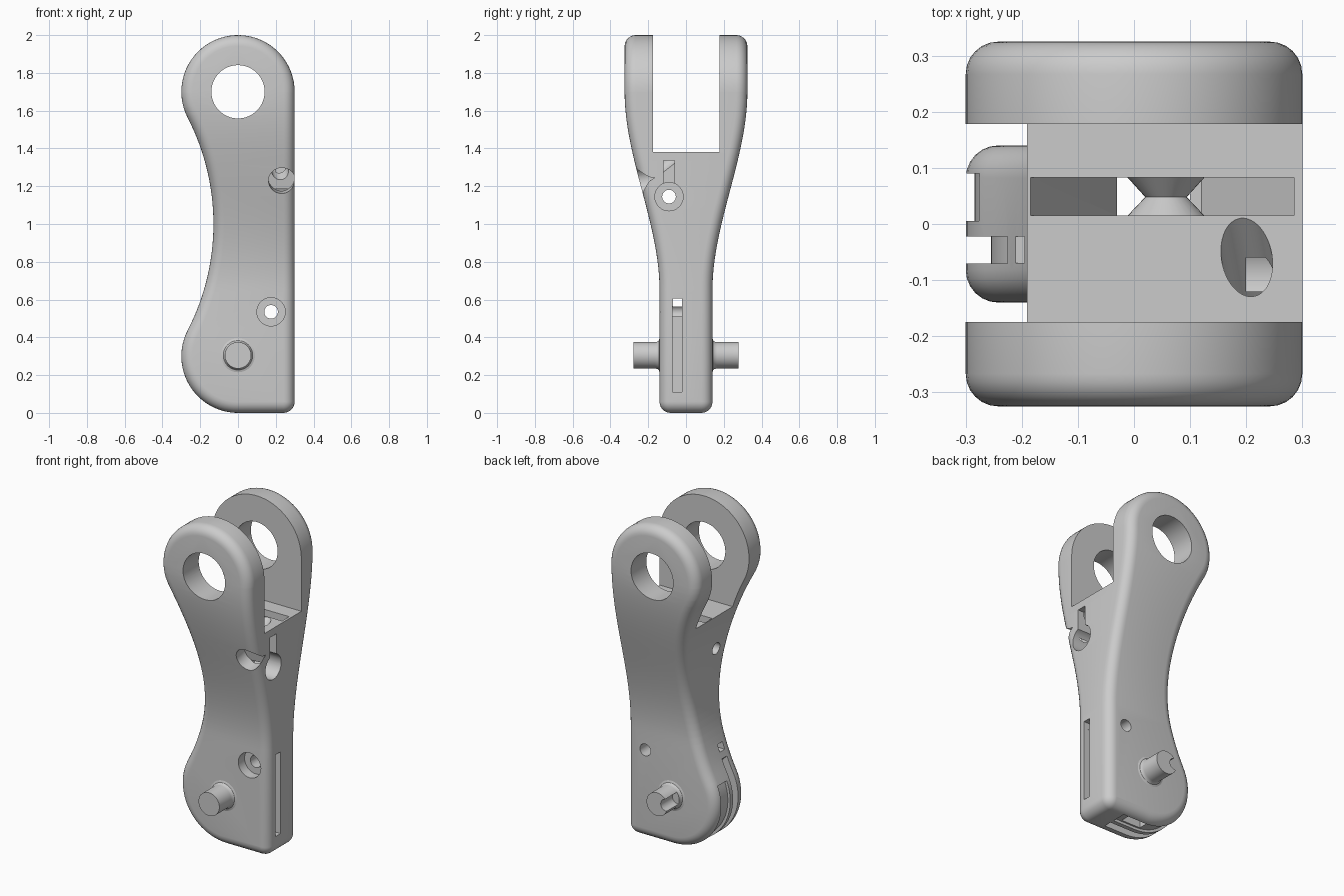
import bpy, bmesh, math
from math import cos, sin, radians
from mathutils import Vector

if "Cube" in bpy.data.objects:
    bpy.data.objects.remove(bpy.data.objects["Cube"])

grey = bpy.data.materials.new("plain grey")
grey.use_nodes = True
grey.diffuse_color = (0.6, 0.6, 0.6, 1)
grey.node_tree.nodes["Principled BSDF"].inputs["Base Color"].default_value = (0.6, 0.6, 0.6, 1)


def make(name, bm):
    bmesh.ops.recalc_face_normals(bm, faces=bm.faces)
    mesh = bpy.data.meshes.new(name)
    bm.to_mesh(mesh)
    bm.free()
    mesh.materials.append(grey)
    ob = bpy.data.objects.new(name, mesh)
    bpy.context.collection.objects.link(ob)
    return ob


def arc(cx, cz, r, a0, a1, n):
    angles = [radians(a0 + (a1 - a0) * i / n) for i in range(n + 1)]
    return [(cx + r * cos(a), cz + r * sin(a)) for a in angles]


def prism(name, pts, y0, y1):
    """Extrude an x-z outline along y."""
    bm = bmesh.new()
    face = bm.faces.new([bm.verts.new((x, y0, z)) for x, z in pts])
    new = bmesh.ops.extrude_face_region(bm, geom=[face])["geom"]
    verts = [v for v in new if isinstance(v, bmesh.types.BMVert)]
    bmesh.ops.translate(bm, verts=verts, vec=(0, y1 - y0, 0))
    return make(name, bm)


def box(name, x0, x1, y0, y1, z0, z1):
    return prism(name, [(x0, z0), (x1, z0), (x1, z1), (x0, z1)], y0, y1)


def rod(name, start, end, r, r2=None, seg=48):
    start, end = Vector(start), Vector(end)
    axis = end - start
    bm = bmesh.new()
    bmesh.ops.create_cone(bm, cap_ends=True, segments=seg, radius1=r,
                          radius2=r if r2 is None else r2, depth=axis.length)
    ob = make(name, bm)
    turn = Vector((0, 0, 1)).rotation_difference(axis).to_matrix().to_4x4()
    turn.translation = (start + end) / 2
    ob.data.transform(turn)
    return ob


def cut(ob, cutters):
    bpy.context.view_layer.objects.active = ob
    for c in cutters:
        c.hide_render = True
        mod = ob.modifiers.new("cut", "BOOLEAN")
        mod.operation, mod.solver, mod.object = "DIFFERENCE", "EXACT", c
        bpy.ops.object.modifier_apply(modifier=mod.name)
        bpy.data.objects.remove(c)


def smooth(ob):
    bpy.ops.object.select_all(action="DESELECT")
    ob.select_set(True)
    bpy.context.view_layer.objects.active = ob
    bpy.ops.object.shade_smooth_by_angle(angle=radians(30))


# Body: waisted outline with rounded rims, flaring in thickness towards the fork
WAIST, TILT = 1.226, 27.3
FILLET, STEPS = 0.058, 6


def outline(d):
    pts = arc(0, 1.7, 0.3 - d, 0, 180 + TILT, 40)
    pts += arc(-0.13 - WAIST, 1, WAIST + d, TILT, -TILT, 30)[1:]
    pts += arc(0, 0.3, 0.3 - d, 180 - TILT, 270, 24)[1:]
    return pts + arc(0.24, 0.06, 0.06 - d, 270, 360, 8)


def half_thickness(z):
    t = min(max((z - 0.65) / 1.05, 0), 1)
    return 0.14 + 0.185 * t * t * (3 - 2 * t)


bm = bmesh.new()
quarter = [radians(90 * k / STEPS) for k in range(STEPS + 1)]
rings = []
for side, angles in ((-1, quarter[::-1]), (1, quarter)):
    for a in angles:
        y = side * (1 - FILLET * (1 - sin(a)))
        rings.append([bm.verts.new((x, y, z)) for x, z in outline(FILLET * (1 - cos(a)))])
for lower, upper in zip(rings, rings[1:]):
    for i in range(len(lower)):
        bm.faces.new((lower[i - 1], lower[i], upper[i], upper[i - 1]))
bm.faces.new(rings[0])
bm.faces.new(rings[-1])
# Slice into level rows, then move both sides in to the local thickness
for i in range(27):
    bmesh.ops.bisect_plane(bm, geom=bm.verts[:] + bm.edges[:] + bm.faces[:], dist=1e-5,
                           plane_co=(0, 0, 0.65 + 0.0403 * i), plane_no=(0, 0, 1))
for v in bm.verts:
    v.co.y += math.copysign(1, v.co.y) * (half_thickness(v.co.z) - 1)
body = make("link_body", bm)


def groove(name, r, start, y0, y1, x_end):
    """Band that follows the rounded heel and runs out under the flat bottom."""
    inner = arc(0, 0.3, r, start, 270, 24) + [(x_end, 0.3 - r)]
    outer = [(x_end, -0.15)] + arc(0, 0.3, 0.45, 270, start, 24)
    return prism(name, inner + outer, y0, y1)


cut(body, [
    # Fork gap and cross bore
    box("fork_gap", -0.5, 0.5, -0.175, 0.178, 1.38, 2.2),
    rod("fork_bore", (0, -0.5, 1.7), (0, 0.5, 1.7), 0.141, seg=64),
    # Pocket in the fork floor with a channel running down
    prism("pocket", [(-0.185, 1.5), (-0.185, 1.381), (-0.03, 1.1), (0.12, 1.1),
                     (0.285, 1.3), (0.285, 1.5)], 0.015, 0.083),
    box("channel", -0.03, 0.1, 0.0152, 0.0828, -0.1, 1.2),
    # Heel grooves and the slit in the flat side
    groove("shallow_groove", 0.284, 157, 0.005, 0.09, 0.15),
    groove("deep_slit", 0.255, 135, -0.07, -0.022, 0.15),
    box("side_slit", 0.2, 0.5, -0.0702, -0.0218, 0.11, 0.565),
    box("through_slit", -0.5, 0.5, -0.0698, -0.0222, 0.562, 0.605),
    # Keyhole in the flat side
    rod("keyhole_bore", (0.13, -0.09, 1.145), (0.5, -0.09, 1.145), 0.075),
    rod("keyhole_through", (-0.5, -0.09, 1.145), (0.5, -0.09, 1.145), 0.036),
    box("keyhole_slot", 0.2, 0.5, -0.12, -0.06, 1.15, 1.335),
    # Slanted screw hole from the front face up into the fork
    rod("screw_recess", (0.235, -0.4, 1.2), (0.23, -0.165, 1.245), 0.07),
    rod("screw_hole", (0.236, -0.25, 1.22), (0.19, 0.0, 1.43), 0.045),
    # Counterbored hole beside the pins
    rod("cross_recess", (0.175, -0.3, 0.535), (0.175, -0.08, 0.535), 0.075),
    rod("cross_hole", (0.175, -0.3, 0.535), (0.175, 0.3, 0.535), 0.036),
])
smooth(body)

# Hourglass spool across the channel
for name, y0, y1, r0, r1 in (("front", 0.008, 0.048, 0.075, 0.037), ("back", 0.048, 0.09, 0.037, 0.075)):
    smooth(rod("spool_" + name, (0.057, y0, 1.15), (0.057, y1, 1.15), r0, r1, 32))

# Pivot pins with a filleted root
for name, side in (("front_pin", -1), ("back_pin", 1)):
    bm = bmesh.new()
    path = [(0, 0.1), (0.09, 0.1), (0.09, 0.14), (0.078, 0.144), (0.072, 0.152),
            (0.07, 0.165), (0.07, 0.278), (0, 0.278)]
    verts = [bm.verts.new((r, side * y, 0)) for r, y in path]
    edges = [bm.edges.new(pair) for pair in zip(verts, verts[1:])]
    bmesh.ops.spin(bm, geom=verts + edges, cent=(0, 0, 0), axis=(0, 1, 0),
                   angle=math.tau, steps=48)
    bmesh.ops.remove_doubles(bm, verts=bm.verts, dist=1e-5)
    bmesh.ops.translate(bm, verts=bm.verts, vec=(0, 0, 0.305))
    pin = make(name, bm)
    if side > 0:
        cut(pin, [rod("pin_notch", (-0.06, 0.165, 0.315), (-0.06, 0.4, 0.315), 0.035)])
    smooth(pin)
